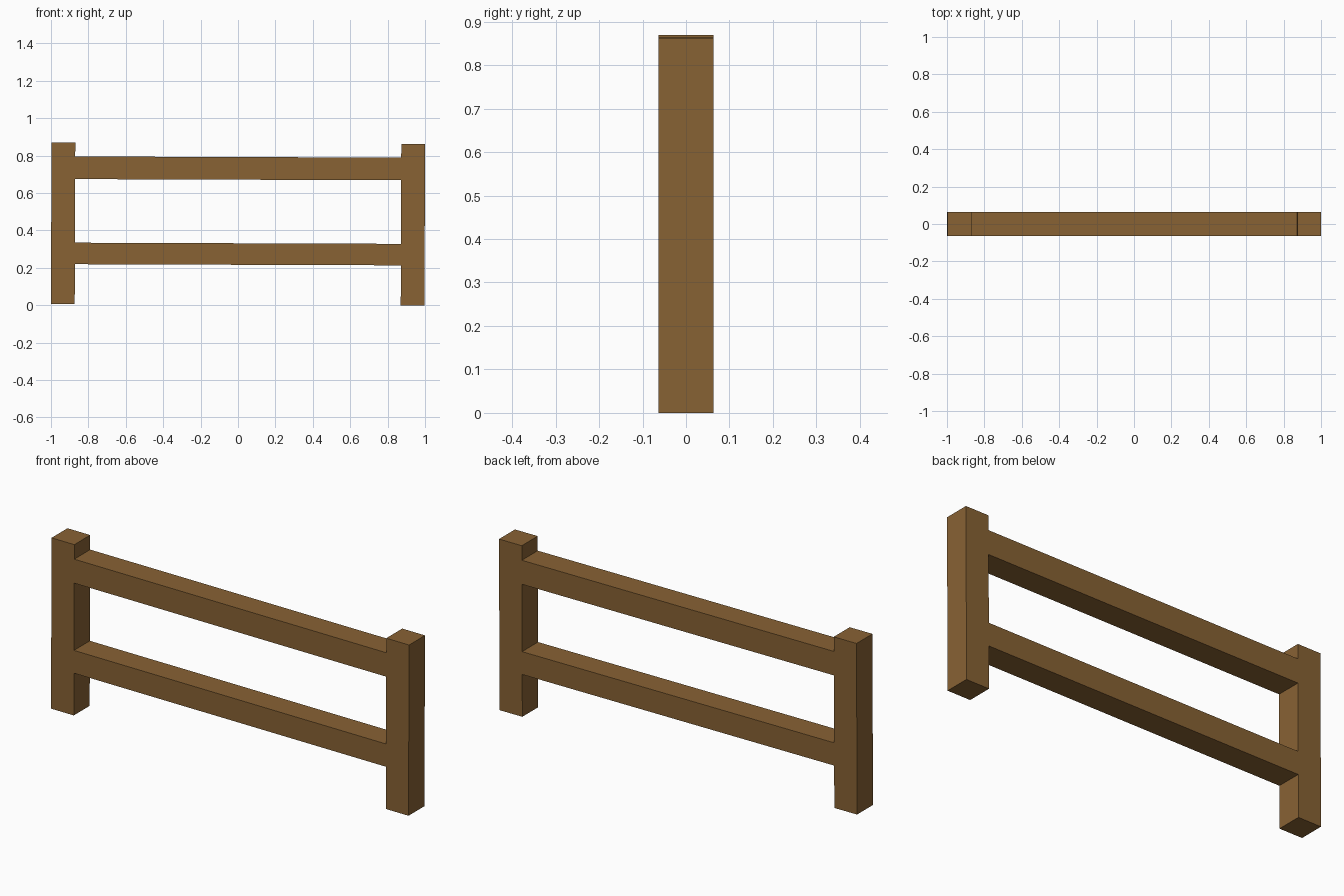
import bpy
from mathutils import Matrix

cube = bpy.data.objects.get("Cube")
if cube:
    bpy.data.objects.remove(cube, do_unlink=True)

# Single brown wood colour
wood = bpy.data.materials.new("brown_wood")
wood.use_nodes = True
colour = (0.246, 0.122, 0.034, 1)
wood.diffuse_color = colour
wood.node_tree.nodes["Principled BSDF"].inputs["Base Color"].default_value = colour

HALF_LENGTH = 0.9985
POST_WIDTH = 0.127
POST_HEIGHT = 0.863
MID_Z = 0.4345
# The whole fence leans very slightly down towards +x
LEAN = Matrix.Translation((0, 0, MID_Z)) @ Matrix.Rotation(0.0035, 4, "Y")


def beam(name, x, z, width, height):
    """Square-edged timber, placed relative to the fence centre."""
    bpy.ops.mesh.primitive_cube_add(size=1)
    obj = bpy.context.object
    obj.name = name
    size = Matrix.Diagonal((width, POST_WIDTH, height, 1))
    obj.data.transform(LEAN @ Matrix.Translation((x, 0, z)) @ size)
    obj.data.materials.append(wood)


# Upright posts
for name, side in (("right_post", -1), ("left_post", 1)):
    beam(name, side * (HALF_LENGTH - POST_WIDTH / 2), 0, POST_WIDTH, POST_HEIGHT)

# Horizontal rails between the posts
span = 2 * (HALF_LENGTH - POST_WIDTH)
beam("upper_rail", 0, 0.732 - MID_Z, span, 0.121)
beam("lower_rail", 0, 0.274 - MID_Z, span, 0.115)
